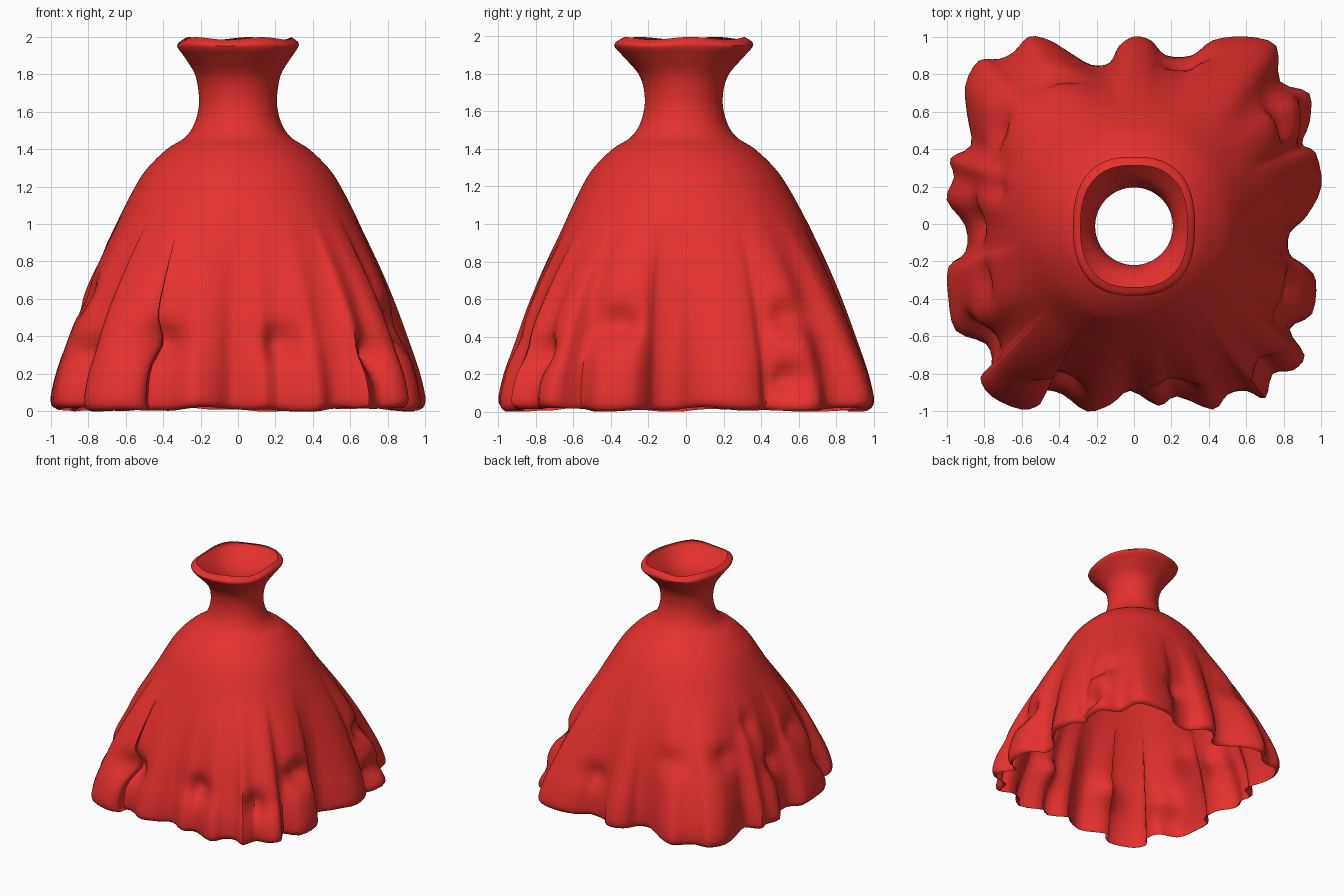
import bpy, bmesh, math
from mathutils import Vector

if "Cube" in bpy.data.objects:
    bpy.data.objects.remove(bpy.data.objects["Cube"])

# Ruffled hem outline seen from above, counter-clockwise from the right side
HEM = [(1.0, .2), (.97, .38), (.9, .43), (.95, .55), (.94, .7), (.78, .76), (.76, .95),
       (.6, 1.0), (.42, .98), (.31, .9), (.17, .9), (.09, .98), (0, 1.0), (-.08, .95),
       (-.13, .86), (-.23, .85), (-.35, .92), (-.45, .98), (-.56, 1.0), (-.64, .92),
       (-.72, .88), (-.83, .87), (-.9, .74), (-.89, .58), (-.87, .42), (-.98, .35),
       (-.96, .25), (-1.0, .13), (-.9, -.01), (-.9, -.15), (-.99, -.23), (-.99, -.4),
       (-.95, -.57), (-.79, -.64), (-.76, -.75), (-.82, -.82), (-.76, -.92), (-.6, -.99),
       (-.5, -.96), (-.48, -.89), (-.38, -.91), (-.25, -1.0), (-.12, -.96), (-.02, -.89),
       (.13, -.97), (.23, -.92), (.42, -.99), (.5, -.91), (.6, -.89), (.7, -.93),
       (.74, -.8), (.85, -.78), (.91, -.7), (.83, -.56), (.95, -.48), (.97, -.3),
       (.91, -.22), (.83, -.16), (.83, -.05), (.92, .04)]

# Silhouette as (half width, height)
PROFILE = [(.97, .01), (1.0, .05), (.98, .2), (.92, .4), (.85, .6), (.765, .8), (.665, 1.0),
           (.555, 1.2), (.485, 1.3), (.38, 1.4), (.285, 1.46), (.235, 1.53), (.21, 1.62),
           (.21, 1.7), (.23, 1.8), (.285, 1.89), (.325, 1.955), (.285, 1.99)]

# Dents in the cloth as (x, y, z, radius, depth)
DENTS = [(-.44, -.85, .37, .11, .12), (.24, -.85, .36, .1, .11), (.85, -.38, .46, .11, .12),
         (.95, .57, .17, .1, .11), (.8, .55, .5, .09, .09), (-.8, .05, .45, .1, .11),
         (-.7, .52, .62, .1, .08), (-.75, -.3, .6, .1, .08), (-.4, .75, .6, .1, .08),
         (-.85, -.6, .3, .1, .1), (.3, .88, .35, .09, .07), (-.68, .2, .8, .08, .06),
         (.7, -.75, .3, .1, .09)]


def spline(pts, steps, closed):
    """Catmull-Rom samples through 2D points."""
    n, out = len(pts), []
    pick = lambda i: Vector(pts[i % n] if closed else pts[min(max(i, 0), n - 1)])
    for i in range(n if closed else n - 1):
        a, b, c, d = (pick(i + k) for k in (-1, 0, 1, 2))
        for s in range(steps):
            t = s / steps
            out.append(.5 * (2 * b + (c - a) * t + (2 * a - 5 * b + 4 * c - d) * t * t
                             + (3 * b - a - 3 * c + d) * t ** 3))
    return out if closed else out + [Vector(pts[-1])]


def smooth(a, b, x):
    t = min(max((x - a) / (b - a), 0), 1)
    return t * t * (3 - 2 * t)


outline = spline(HEM, 3, True)
bm = bmesh.new()
rows = []
for half, z in spline(PROFILE, 4, False):
    drop = max(0, 1 - z / 1.45)
    flare = smooth(1.7, 1.95, z)              # oval collar
    n = 2 + 2.2 * drop ** 1.6 + .5 * flare    # round neck to squarish skirt
    fold = min(1, 1.08 * max(0, 1 - z / 1.05))         # ruffles fade upwards
    row = []
    for p in outline:
        ang = math.atan2(p.y, p.x)
        c, s = math.cos(ang), math.sin(ang)
        base = Vector((c, s)) / (abs(c) ** n + abs(s) ** n) ** (1 / n)
        q = (base * (1 - .07 * drop)).lerp(p, fold) * half
        x, y, zz = q.x, q.y * (1 + .14 * flare) - .012 * smooth(1.0, 1.4, z), z
        # Uneven hem and collar edges
        wave = math.sin(7 * ang + 1) + .6 * math.sin(17 * ang)
        zz += .009 * wave * smooth(.12, 0, z)
        zz += .007 * math.sin(5 * ang + 1) * smooth(1.9, 1.99, z)
        for dx, dy, dz, rad, depth in DENTS:
            d2 = (x - dx) ** 2 * .6 + (y - dy) ** 2 * .6 + (z - dz) ** 2
            k = depth * math.exp(-d2 / (rad * rad) * 1.3)
            x, y = x * (1 - k), y * (1 - k)
        row.append(bm.verts.new((x, y, max(zz, 0))))
    rows.append(row)

# Skin the rings into one open cloth shell
m = len(outline)
for lo, hi in zip(rows, rows[1:]):
    for i in range(m):
        j = (i + 1) % m
        bm.faces.new((lo[i], lo[j], hi[j], hi[i]))

mesh = bpy.data.meshes.new("dress")
bm.to_mesh(mesh)
bm.free()
dress = bpy.data.objects.new("dress", mesh)
bpy.context.collection.objects.link(dress)

red = bpy.data.materials.new("red_cloth")
red.diffuse_color = (.78, .03, .025, 1)
red.use_nodes = True
red.node_tree.nodes["Principled BSDF"].inputs["Base Color"].default_value = red.diffuse_color
mesh.materials.append(red)

bpy.context.view_layer.objects.active = dress
dress.select_set(True)
bpy.ops.object.shade_smooth_by_angle(angle=math.radians(50))
